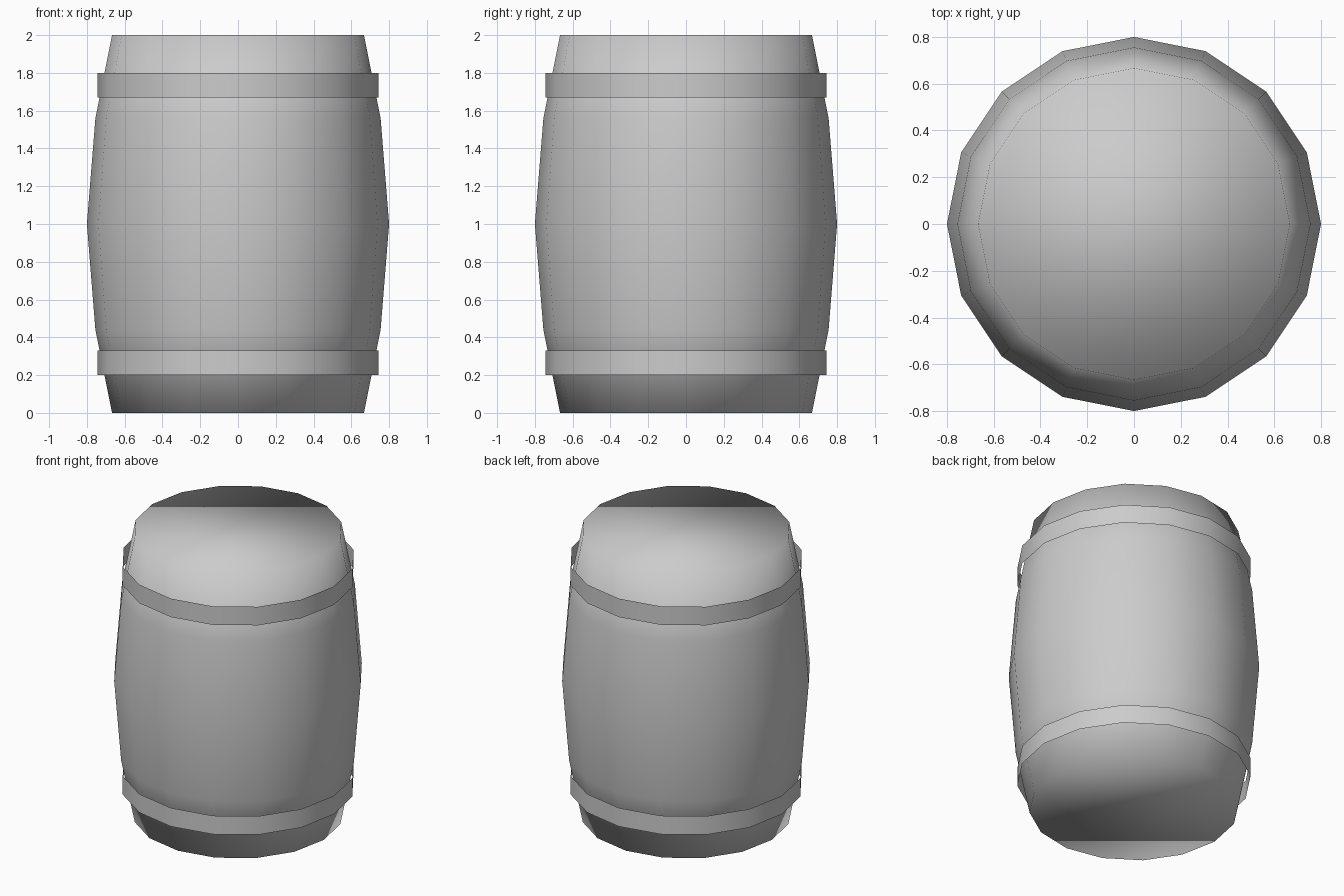
import bpy, bmesh
from math import cos, sin, pi

if "Cube" in bpy.data.objects:
    bpy.data.objects.remove(bpy.data.objects["Cube"])

SIDES = 16


def lathe(name, profile, capped):
    """Spin a (radius, height) profile around z into a smooth-shaded 16-sided shell."""
    bm = bmesh.new()
    rings = [[bm.verts.new((r * cos(2 * pi * i / SIDES), r * sin(2 * pi * i / SIDES), z))
              for i in range(SIDES)] for r, z in profile]
    for low, high in zip(rings, rings[1:]):
        for i in range(SIDES):
            j = (i + 1) % SIDES
            bm.faces.new((low[i], low[j], high[j], high[i]))
    if capped:
        bm.faces.new(rings[0][::-1])
        bm.faces.new(rings[-1])
    for face in bm.faces:
        face.smooth = True
    mesh = bpy.data.meshes.new(name)
    bm.to_mesh(mesh)
    bm.free()
    obj = bpy.data.objects.new(name, mesh)
    bpy.context.collection.objects.link(obj)
    return obj


# Bulging barrel body, closed top and bottom
lathe("barrel_body",
      [(0.667, 0), (0.755, 0.44), (0.80, 1.0), (0.755, 1.56), (0.667, 2.0)], True)

# Thin open hoops
for name, z in (("lower_hoop", 0.20), ("upper_hoop", 1.67)):
    lathe(name, [(0.745, z), (0.745, z + 0.13)], False)
